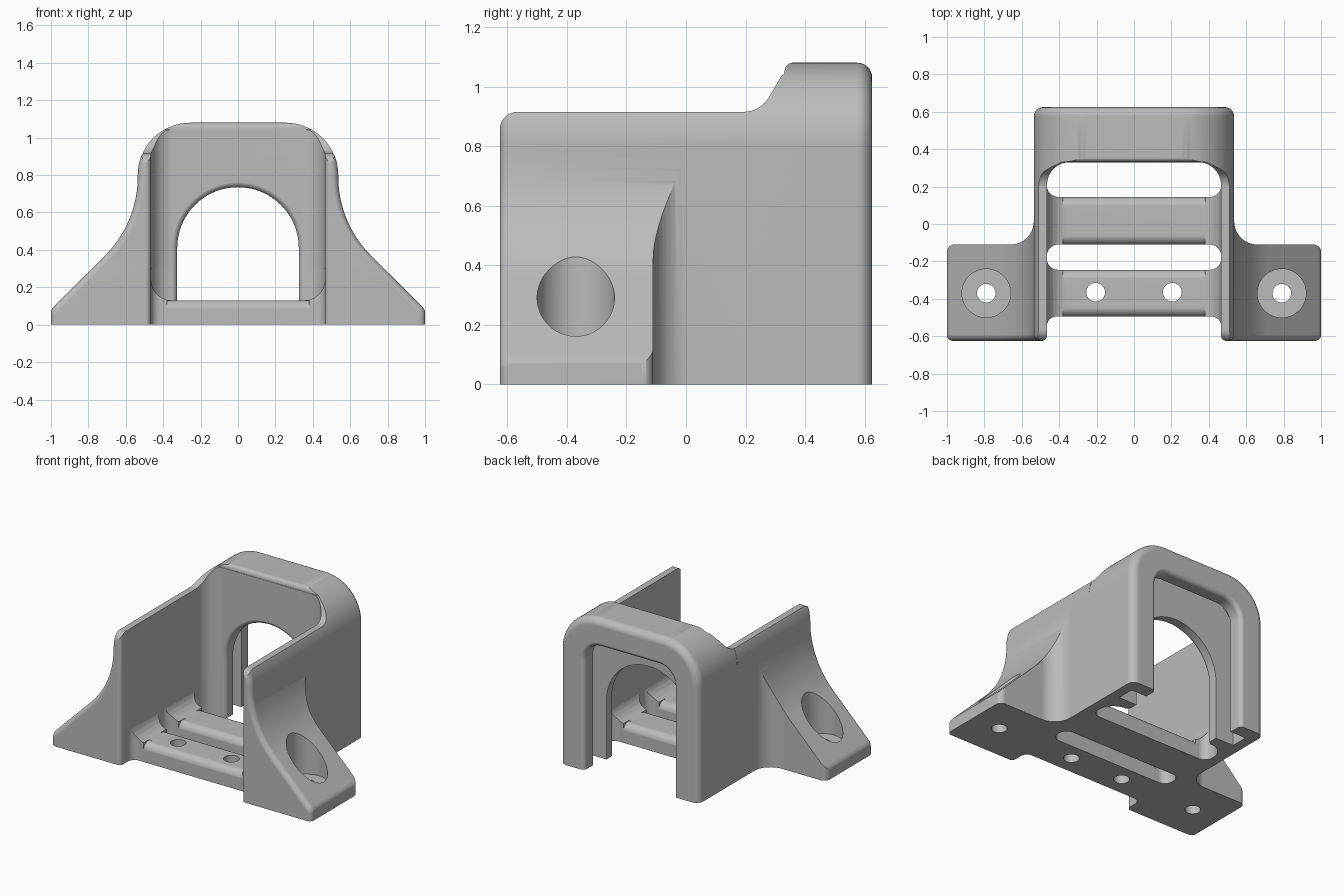
import bpy, bmesh, math
from mathutils import Vector

cube = bpy.data.objects.get("Cube")
if cube:
    bpy.data.objects.remove(cube, do_unlink=True)

grey = bpy.data.materials.new("plain grey")
grey.use_nodes = True
GREY = (0.5, 0.5, 0.5, 1)
grey.diffuse_color = GREY
for node in grey.node_tree.nodes:
    if node.type == 'BSDF_PRINCIPLED':
        node.inputs["Base Color"].default_value = GREY


def rounded(corners):
    """Outline from (u, v[, radius]) corners, counter-clockwise."""
    out, n = [], len(corners)
    for i, c in enumerate(corners):
        p = Vector(c[:2])
        r = c[2] if len(c) > 2 else 0
        if not r:
            out.append(p)
            continue
        a = (Vector(corners[i - 1][:2]) - p).normalized()
        b = (Vector(corners[(i + 1) % n][:2]) - p).normalized()
        theta = a.angle(b)
        t = r / math.tan(theta / 2)
        centre = p + (a + b).normalized() * (r / math.sin(theta / 2))
        v0, v1, w = p + a * t - centre, p + b * t - centre, math.pi - theta
        steps = int(6 + r * 40)
        for k in range(steps + 1):
            f = k / steps
            out.append(centre + (v0 * math.sin((1 - f) * w) + v1 * math.sin(f * w)) / math.sin(w))
    area = sum(out[i - 1].cross(out[i]) for i in range(len(out)))
    return out if area > 0 else out[::-1]


def mirrored(half):
    """Close a half outline with its reflection in u."""
    return half + [(-c[0],) + tuple(c[1:]) for c in reversed(half)]


def inset(pts, d):
    res = []
    for i, p in enumerate(pts):
        e1 = (p - pts[i - 1]).normalized()
        e2 = (pts[(i + 1) % len(pts)] - p).normalized()
        n1, n2 = Vector((-e1.y, e1.x)), Vector((-e2.y, e2.x))
        res.append(p + (n1 + n2) * (d / (1 + n1.dot(n2))))
    return res


def prism(name, corners, axis, lo, hi, r_lo=0, r_hi=0):
    """Extrude an outline; end rims are rounded (r > 0) or flared (r < 0)."""
    pts = rounded(corners)

    def rim(end, r, sign):
        if not r:
            return [(end, 0)]
        angles = [k / 6 * math.pi / 2 for k in range(7)]
        return [(end - sign * abs(r) * (1 - math.sin(a)), r * (1 - math.cos(a))) for a in angles]

    place = {'x': lambda u, v, t: (t, u, v),
             'y': lambda u, v, t: (u, t, v),
             'z': lambda u, v, t: (u, v, t)}[axis]
    bm = bmesh.new()
    rings = []
    for t, d in rim(lo, r_lo, -1)[::-1] + rim(hi, r_hi, 1):
        rings.append([bm.verts.new(place(p.x, p.y, t)) for p in inset(pts, d)])
    for low, high in zip(rings, rings[1:]):
        for i in range(len(low)):
            bm.faces.new((low[i - 1], low[i], high[i], high[i - 1]))
    bm.faces.new(rings[0])
    bm.faces.new(rings[-1])
    bmesh.ops.recalc_face_normals(bm, faces=bm.faces)
    mesh = bpy.data.meshes.new(name)
    bm.to_mesh(mesh)
    bm.free()
    mesh.materials.append(grey)
    obj = bpy.data.objects.new(name, mesh)
    bpy.context.collection.objects.link(obj)
    return obj


def cylinder(name, x, y, r, lo, hi):
    ring = [(x + r * math.cos(k * math.tau / 48), y + r * math.sin(k * math.tau / 48))
            for k in range(48)]
    return prism(name, ring, 'z', lo, hi)


def combine(target, tool, operation):
    mod = target.modifiers.new(operation, 'BOOLEAN')
    mod.operation, mod.solver, mod.object = operation, 'EXACT', tool
    bpy.context.view_layer.objects.active = target
    bpy.ops.object.modifier_apply(modifier=mod.name)
    bpy.data.objects.remove(tool, do_unlink=True)


def cut(tool):
    combine(body, tool, 'DIFFERENCE')


# Arched housing stock
body = prism("bracket_body", mirrored([(.535, -.1), (.535, 1.08, .28)]),
             'y', -.5, .625, 0, .05)

# Sloping mounting feet, blended into the walls in elevation and plan
feet = prism("feet", mirrored([(1.002, -.1), (1.002, .08, .06), (.536, .544, .6),
                               (.536, 1.081, .28)]), 'y', -.625, .3, .035, 0)
plan = prism("feet_plan", mirrored([(1, -.7), (1, -.11, .04), (.5355, -.11, .125),
                                    (.5355, .2)]), 'z', -.2, 1.3)
combine(feet, plan, 'INTERSECT')
combine(body, feet, 'UNION')

# Side silhouette: low walls, ramp and raised rear arch
side = prism("side_silhouette", [(-.6255, 0), (.7, 0), (.7, 1.0805), (.331, 1.0805, .03),
                                 (.331, 1.045), (.32, 1.035), (.25, .915, .1),
                                 (-.6255, .915, .06)], 'x', -1.2, 1.2)
combine(body, side, 'INTERSECT')

# Open cavity with filleted floor and rounded front wall edges
mouth = [(-.6255, .03)]
cut(prism("cavity", mirrored([(.55, -1.2), (.55, -.6255), (.465, -.6255, .03),
                              (.465, .33, .12)]), 'z', .13, 1.4, .11, 0))

# Floor openings: front recess, strap slot, rear window
cut(prism("front_recess", mirrored([(.55, -1.2), (.55, -.6255), (.466, -.6255, .03),
                                    (.466, -.495, .05)]), 'z', -.2, .3))
cut(prism("strap_slot", mirrored([(.466, -.245, .06), (.466, -.11, .06)]), 'z', -.2, .3))
cut(prism("rear_window", mirrored([(.466, .145, .06), (.466, .3305, .115)]), 'z', -.2, .3))

# Rounded top edges of the floor bars
for y, s in ((-.495, -1), (-.245, 1), (-.11, -1), (.145, 1)):
    e = y + s * .0005
    cut(prism("edge_round", [(e + s * .02, .06), (e + s * .02, .15), (e - s * .06, .15),
                             (e - s * .06, .1305), (e, .1305, .05), (e, .06)],
              'x', -.38, .38))

# Rear arch: front plate doorway, hidden channel and rear lip opening
cut(prism("doorway", mirrored([(.325, -.2), (.325, .735, .324)]), 'y', .3295, .47, -.03, 0))
cut(prism("channel", mirrored([(.465, -.2), (.465, 1.01, .21)]), 'y', .41, .53))
cut(prism("lip_opening", mirrored([(.345, -.2), (.345, .89, .12)]), 'y', .47, .6255, 0, -.03))

# Screw holes and counterbores
for s in (-1, 1):
    cut(cylinder("floor_hole", s * .205, -.365, .05, -.2, .4))
    cut(cylinder("foot_counterbore", s * .79, -.37, .13, .12, 1))
    cut(cylinder("foot_hole", s * .79, -.37, .05, -.2, .4))

# Smooth fillets, crisp edges
bpy.ops.object.select_all(action='DESELECT')
body.select_set(True)
bpy.context.view_layer.objects.active = body
bpy.ops.object.shade_smooth_by_angle(angle=math.radians(30))
weighted = body.modifiers.new("flat_face_normals", 'WEIGHTED_NORMAL')
weighted.keep_sharp = True
